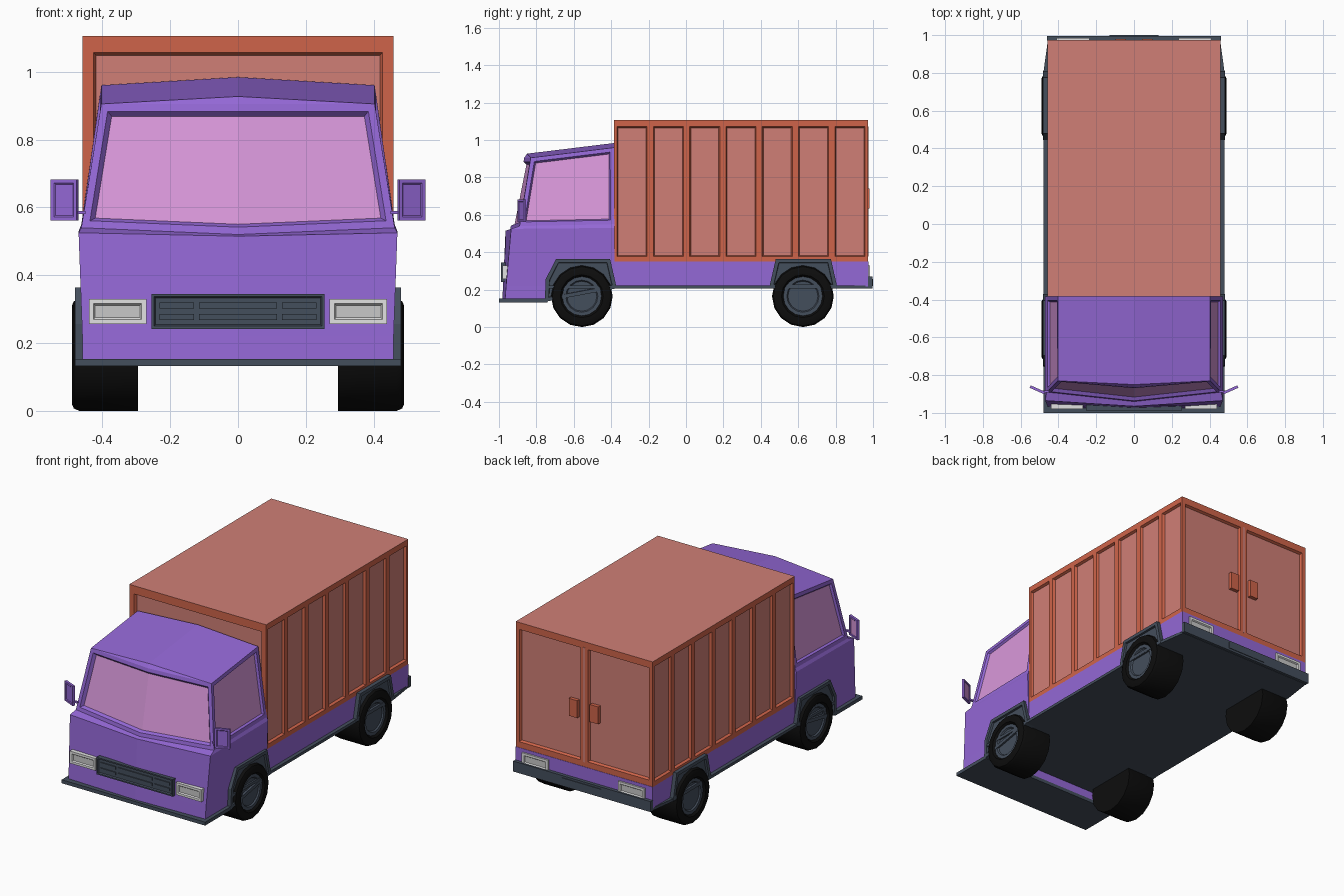
import bpy, bmesh
from math import pi, hypot, radians
from mathutils import Vector, Matrix

cube = bpy.data.objects.get("Cube")
if cube:
    bpy.data.objects.remove(cube, do_unlink=True)


def material(name, *rgb):
    lin = [((c / 255 + 0.055) / 1.055) ** 2.4 for c in rgb] + [1]
    m = bpy.data.materials.new(name)
    m.use_nodes = True
    m.diffuse_color = lin
    m.node_tree.nodes["Principled BSDF"].inputs["Base Color"].default_value = lin
    return m


PURPLE = material("purple paint", 148, 104, 214)
ORANGE = material("orange frame", 207, 100, 74)
SALMON = material("salmon panel", 208, 127, 118)
GLASS = material("pink glass", 217, 152, 219)
SLATE = material("slate trim", 68, 78, 92)
TYRE = material("black rubber", 13, 13, 13)
LAMP = material("lamp grey", 200, 200, 200)
RIM = material("lamp rim", 226, 226, 226)


def finish(name, bm, *mats):
    mesh = bpy.data.meshes.new(name)
    bm.to_mesh(mesh)
    bm.free()
    for m in mats:
        mesh.materials.append(m)
    ob = bpy.data.objects.new(name, mesh)
    bpy.context.collection.objects.link(ob)
    return ob


def box_bm(x0, x1, y0, y1, z0, z1):
    bm = bmesh.new()
    bmesh.ops.create_cube(bm, size=1)
    bmesh.ops.scale(bm, vec=(x1 - x0, y1 - y0, z1 - z0), verts=bm.verts)
    bmesh.ops.translate(bm, vec=((x0 + x1) / 2, (y0 + y1) / 2, (z0 + z1) / 2), verts=bm.verts)
    return bm


def box(name, dims, mat):
    return finish(name, box_bm(*dims), mat)


def prism(pts, lo, hi, place):
    """Extrude a 2D outline from lo to hi; place maps (a, b, depth) to a position."""
    bm = bmesh.new()
    a, b = ([bm.verts.new(place(p, q, d)) for p, q in pts] for d in (lo, hi))
    bm.faces.new(a)
    bm.faces.new(b)
    for i in range(len(pts)):
        j = (i + 1) % len(pts)
        bm.faces.new((a[i], a[j], b[j], b[i]))
    bmesh.ops.recalc_face_normals(bm, faces=bm.faces)
    return bm


def recess(bm, faces, frame, lip, depth, mat, region=False):
    """Leave a frame, then sink the panel with a narrow sloping lip."""
    for t, d in ((frame, 0), (lip, -depth)):
        if region:
            bmesh.ops.inset_region(bm, faces=faces, thickness=t, depth=d,
                                   use_boundary=True, use_even_offset=True)
        else:
            bmesh.ops.inset_individual(bm, faces=faces, thickness=t, depth=d, use_even_offset=True)
    for f in faces:
        f.material_index = mat


def loft(bm, rings, yb):
    """Rings are (half width, z back, z corner, z middle, y corner, y middle)."""
    rows = [[bm.verts.new(p) for p in ((x, yb, zb), (x, yc, zc), (0, ym, zm), (-x, yc, zc), (-x, yb, zb))]
            for x, zb, zc, zm, yc, ym in rings]
    bands = [[bm.faces.new((a[i], a[(i + 1) % 5], b[(i + 1) % 5], b[i])) for i in range(5)]
             for a, b in zip(rows, rows[1:])]
    bm.faces.new(rows[0])
    return rows, bands


# Cab with pitched roof and sunken windows
CAB_BACK = -0.383
floor_ring = (0.459, 0.22, 0.22, 0.22, -0.962, -0.978)
bm = bmesh.new()
rows, bands = loft(bm, [floor_ring,
                        (0.47, 0.53, 0.525, 0.515, -0.935, -0.965),
                        (0.462, 0.55, 0.54, 0.52, -0.89, -0.94),
                        (0.403, 0.96, 0.905, 0.905, -0.83, -0.865)], CAB_BACK)
e = rows[-1]
front = bm.verts.new((0, -0.85, 0.927))
back = bm.verts.new((0, CAB_BACK, 0.984))
for f in ((e[1], e[2], front), (e[2], e[3], front), (e[0], e[1], front, back),
          (back, front, e[3], e[4]), (e[4], e[0], back)):
    bm.faces.new(f)
bmesh.ops.recalc_face_normals(bm, faces=bm.faces)
glazed = bands[-1]
recess(bm, glazed[1:3], 0.022, 0.012, 0.018, 1, region=True)
recess(bm, [glazed[0], glazed[3]], 0.022, 0.008, 0.012, 1)
finish("cab", bm, PURPLE, GLASS)

# Chin below the cab, ahead of the front wheels
bm = bmesh.new()
rows, _ = loft(bm, [(0.458, 0.15, 0.15, 0.15, -0.967, -0.982), floor_ring], -0.745)
bm.faces.new(rows[-1])
bmesh.ops.recalc_face_normals(bm, faces=bm.faces)
finish("chin", bm, PURPLE)
box("front_bumper", (-0.48, 0.48, -1, -0.74, 0.132, 0.153), SLATE)

# Chassis and the trim plate under it, tapered at the rear
box("chassis", (-0.458, 0.458, -0.4, 0.975, 0.218, 0.35), PURPLE)
half = [(0.48, -0.75), (0.48, 0.8), (0.455, 0.98)]
plan = half + [(-x, y) for x, y in reversed(half)]
finish("skirt", prism(plan, 0.205, 0.222, lambda a, b, d: (a, b, d)), SLATE)
box("rear_bumper", (-0.46, 0.46, 0.972, 0.996, 0.207, 0.27), SLATE)
box("rear_bumper_plate", (-0.13, 0.13, 0.99, 1, 0.22, 0.258), SLATE)

# Cargo box: seven side panels, a front panel and two doors
X, Y0, Y1, Z0, Z1 = 0.458, -0.385, 0.973, 0.348, 1.106
bm = box_bm(-X, X, Y0, Y1, Z0, Z1)
cuts = [((0, Y0 + (Y1 - Y0) * i / 7, 0), (0, 1, 0)) for i in range(1, 7)]
cuts += [((0, 0, 0), (1, 0, 0)), ((0, 0, Z0 + 0.013), (0, 0, 1)), ((0, 0, Z1 - 0.018), (0, 0, 1))]
for co, no in cuts:
    bmesh.ops.bisect_plane(bm, geom=bm.verts[:] + bm.edges[:] + bm.faces[:], plane_co=co, plane_no=no)
bm.normal_update()
mid = [f for f in bm.faces if abs(f.normal.z) < 0.5 and Z0 + 0.1 < f.calc_center_median().z < Z1 - 0.1]
sides = [f for f in mid if abs(f.normal.x) > 0.5]
doors = [f for f in mid if f.normal.y > 0.5]
nose = [f for f in mid if f.normal.y < -0.5]
for f in bm.faces:
    if f.normal.z > 0.5:
        f.material_index = 1
recess(bm, sides, 0.0165, 0.006, 0.015, 1)
recess(bm, doors, 0.024, 0.007, 0.015, 1)
recess(bm, nose, 0.032, 0.008, 0.015, 1, region=True)
finish("cargo_box", bm, ORANGE, SALMON)
box("door_seam", (-0.006, 0.006, Y1 - 0.002, Y1 + 0.002, Z0 + 0.03, Z1 - 0.035), SALMON)


# Lamps sunk in a pale rim
def lamp(name, x0, x1, y0, y1):
    bm = box_bm(x0, x1, y0, y1, 0.256, 0.33)
    bm.normal_update()
    face = max(bm.faces, key=lambda f: f.normal.y * (y0 + y1))
    recess(bm, [face], 0.014, 0.005, 0.007, 1)
    finish(name, bm, RIM, LAMP)


# Wheel arch: raised rim around a sunken filled plate
def arch(name, pts, s):
    bm = prism(pts, 0.42, 0.481, lambda a, b, d: (s * d, a, b))
    face = max(bm.faces, key=lambda f: f.normal.x * s)
    recess(bm, [face], 0.02, 0.002, 0.012, 0)
    finish(name, bm, SLATE)


# Wheel: a turned tyre profile with a dished hub
TYRE_PROFILE = [(0, 0.295), (0.165, 0.295), (0.165, 0.468), (0.158, 0.484), (0.145, 0.49),
                (0.115, 0.49), (0.105, 0.478), (0.086, 0.478), (0.08, 0.47), (0, 0.47)]


def wheel(name, y, s):
    bm = bmesh.new()
    vs = [bm.verts.new((s * x, 0, r)) for r, x in TYRE_PROFILE]
    es = [bm.edges.new(p) for p in zip(vs, vs[1:])]
    bmesh.ops.spin(bm, geom=vs + es, axis=(1, 0, 0), cent=(0, 0, 0), angle=2 * pi, steps=16)
    bmesh.ops.remove_doubles(bm, verts=bm.verts, dist=0.0005)
    bmesh.ops.recalc_face_normals(bm, faces=bm.faces)
    for f in bm.faces:
        c = f.calc_center_median()
        f.material_index = int(hypot(c.y, c.z) < 0.106 and abs(c.x) > 0.4)
    bmesh.ops.translate(bm, vec=(0, y, 0.165), verts=bm.verts)
    ob = finish(name, bm, TYRE, SLATE)
    bpy.ops.object.select_all(action='DESELECT')
    ob.select_set(True)
    bpy.context.view_layer.objects.active = ob
    bpy.ops.object.shade_smooth_by_angle(angle=radians(30))


# Door mirror: angled housing with a glass on its back
def mirror(name, s):
    bm = box_bm(-0.042, 0.042, -0.007, 0.007, 0.562, 0.682)
    bm.normal_update()
    faces = sorted(bm.faces, key=lambda f: f.normal.y)
    recess(bm, [faces[0]], 0.01, 0.004, 0.003, 0)
    recess(bm, [faces[-1]], 0.01, 0.004, 0.003, 1)
    turn = Matrix.Translation((s * 0.511, -0.878, 0)) @ Matrix.Rotation(s * radians(24), 4, 'Z')
    bmesh.ops.transform(bm, matrix=turn, verts=bm.verts)
    finish(name, bm, PURPLE, GLASS)


FRONT_ARCH = [(-0.755, 0.135), (-0.75, 0.256), (-0.695, 0.364), (-0.406, 0.364), (-0.37, 0.207)]
REAR_ARCH = [(0.444, 0.207), (0.48, 0.364), (0.775, 0.364), (0.81, 0.207)]
for side, s in (("left", 1), ("right", -1)):
    wheel(side + "_front_wheel", -0.557, s)
    wheel(side + "_rear_wheel", 0.625, s)
    arch(side + "_front_arch", FRONT_ARCH, s)
    arch(side + "_rear_arch", REAR_ARCH, s)
    mirror(side + "_mirror", s)
    a, b = sorted((s * 0.45, s * 0.485))
    box(side + "_mirror_stalk", (a, b, -0.893, -0.881, 0.58, 0.59), PURPLE)
    a, b = sorted((s * 0.27, s * 0.44))
    lamp(side + "_headlight", a, b, -0.98, -0.94)
    a, b = sorted((s * 0.235, s * 0.41))
    lamp(side + "_rear_light", a, b, 0.96, 0.985)
    a, b = sorted((s * 0.042, s * 0.098))
    box(side + "_door_handle", (a, b, 0.95, 0.98, 0.635, 0.74), ORANGE)

# Grille with a sunken field and raised slats
bm = box_bm(-0.255, 0.255, -0.988, -0.94, 0.242, 0.345)
bm.normal_update()
recess(bm, [min(bm.faces, key=lambda f: f.normal.y)], 0.008, 0.004, 0.008, 0)
finish("grille", bm, SLATE)
for i, (x0, x1) in enumerate(((-0.232, -0.13), (-0.115, 0.115), (0.13, 0.232))):
    for j, z in enumerate((0.268, 0.302)):
        box(f"grille_slat_{i}_{j}", (x0, x1, -0.986, -0.975, z, z + 0.017), SLATE)
